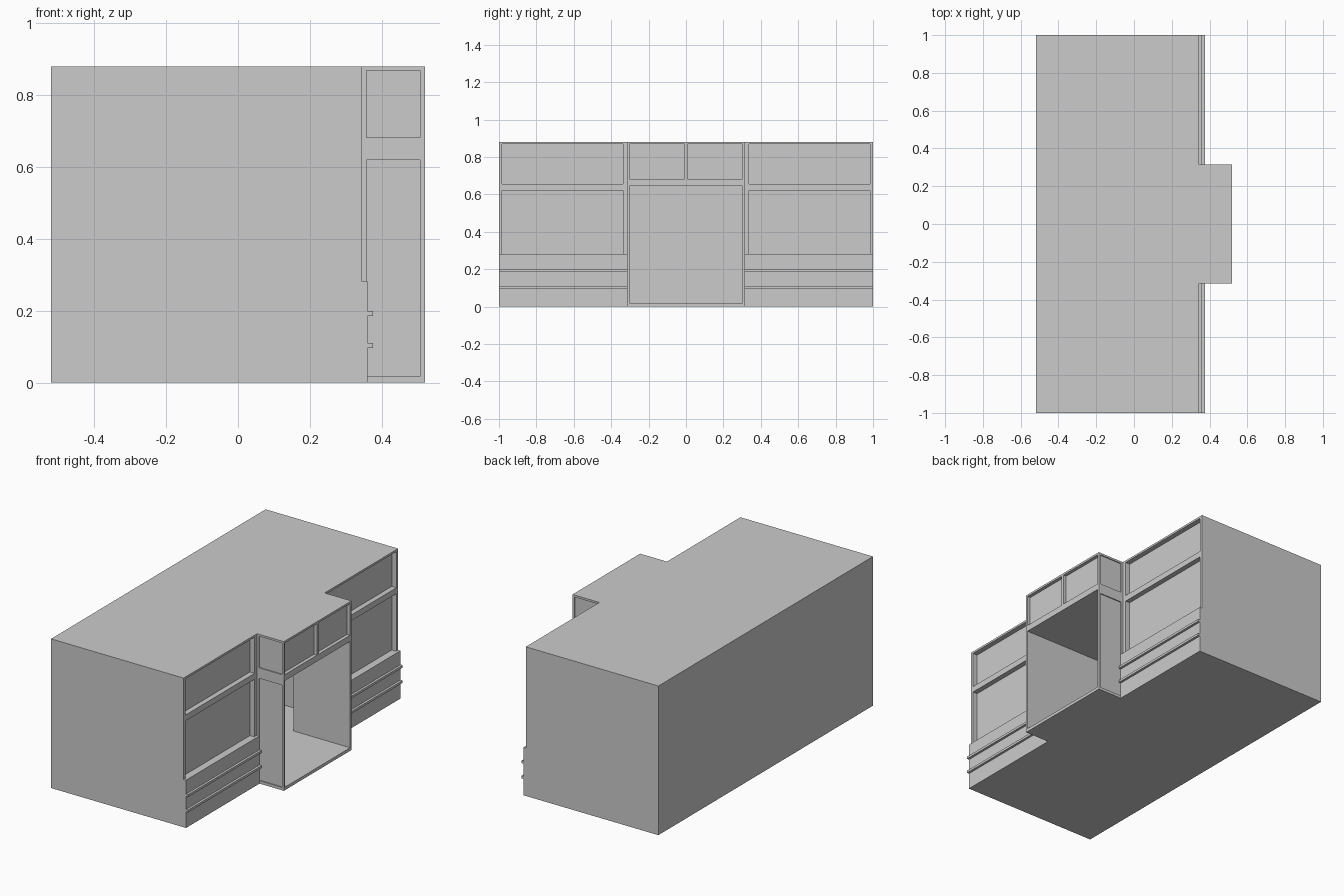
import bpy, bmesh

if "Cube" in bpy.data.objects:
    bpy.data.objects.remove(bpy.data.objects["Cube"])


def prism(name, pts, axis, lo, hi):
    """Extrude a 2D outline along z (points are x,y) or y (points are x,z)."""
    bm = bmesh.new()
    at = (lambda p: (p[0], p[1], lo)) if axis == 'z' else (lambda p: (p[0], lo, p[1]))
    face = bm.faces.new([bm.verts.new(at(p)) for p in pts])
    ext = bmesh.ops.extrude_face_region(bm, geom=[face])
    vec = (0, 0, hi - lo) if axis == 'z' else (0, hi - lo, 0)
    bmesh.ops.translate(bm, vec=vec,
                        verts=[v for v in ext['geom'] if isinstance(v, bmesh.types.BMVert)])
    bmesh.ops.recalc_face_normals(bm, faces=bm.faces)
    me = bpy.data.meshes.new(name)
    bm.to_mesh(me)
    bm.free()
    ob = bpy.data.objects.new(name, me)
    bpy.context.collection.objects.link(ob)
    return ob


def cut(target, x, y, z, outline=None):
    """Subtract a box (or an outlined prism) from the target."""
    pts = outline or [(x[0], y[0]), (x[1], y[0]), (x[1], y[1]), (x[0], y[1])]
    cutter = prism("cutter", pts, 'z', *z)
    cutter.hide_render = True
    mod = target.modifiers.new("cut", 'BOOLEAN')
    mod.operation, mod.solver, mod.object = 'DIFFERENCE', 'EXACT', cutter
    bpy.context.view_layer.objects.active = target
    bpy.ops.object.modifier_apply(modifier=mod.name)
    bpy.data.objects.remove(cutter)


BACK, WING, PORCH = -0.52, 0.345, 0.52
HALF, H = 0.315, 0.88

# Main block with projecting entrance bay
body = prism("building_body", [
    (BACK, -1), (WING, -1), (WING, -HALF), (PORCH, -HALF),
    (PORCH, HALF), (WING, HALF), (WING, 1), (BACK, 1)], 'z', 0, H)

# Entrance passage, turning to one side inside
cut(body, None, None, (0.018, 0.645), [
    (-0.3, -0.303), (0.6, -0.303), (0.6, 0.303),
    (0.15, 0.303), (0.15, 0.543), (-0.3, 0.543)])

# Recessed panels
for s in (-1, 1):
    wing_y = sorted((s * 0.338, s * 0.984))
    for z in ((0.28, 0.62), (0.655, 0.868)):
        cut(body, (WING - 0.03, 0.6), wing_y, z)
    cut(body, (0.5, 0.6), sorted((s * 0.008, s * 0.303)), (0.682, 0.868))
    side_y = sorted((s * (HALF - 0.006), s * 0.33))
    for z in ((0.017, 0.62), (0.682, 0.868)):
        cut(body, (0.358, 0.507), side_y, z)

# Ribbed base course on both wings
rib = [(WING, 0), (0.361, 0)]
for z0, z1 in ((0.096, 0.11), (0.186, 0.2)):
    rib += [(0.361, z0), (0.375, z0), (0.375, z1), (0.361, z1)]
rib += [(0.361, 0.282), (WING, 0.282)]
prism("base_course_left", rib, 'y', -1, -HALF)
prism("base_course_right", rib, 'y', HALF, 1)
